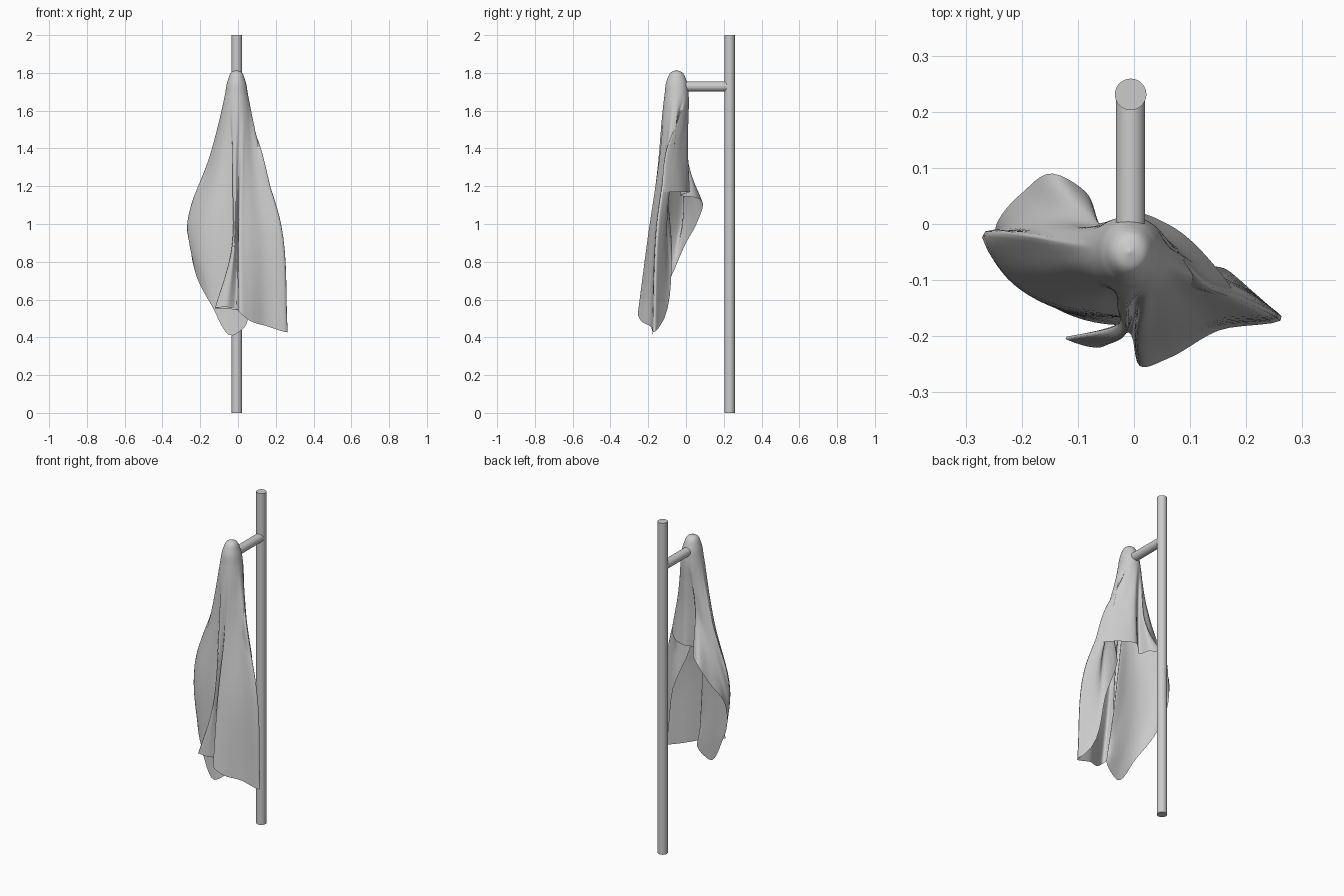
import bpy, bmesh, math
from mathutils import Vector

if "Cube" in bpy.data.objects:
    bpy.data.objects.remove(bpy.data.objects["Cube"])

# Each fold spoke: (x, y, z) partway down, then (x, y, z) on the hem.
# Order runs back -> left -> front -> right.
SPOKES = [
    (0.00, 0.01, 1.42, 0.00, 0.02, 1.17),
    (-0.05, -0.02, 1.42, -0.06, -0.03, 1.15),
    (-0.06, 0.0, 1.40, -0.08, 0.05, 1.14),
    (-0.08, 0.0, 1.35, -0.13, 0.086, 1.12),
    (-0.12, 0.0, 1.30, -0.20, 0.055, 1.00),
    (-0.18, -0.01, 1.20, -0.245, 0.0, 0.90),
    (-0.262, -0.045, 0.95, -0.225, -0.07, 0.74),
    (-0.22, -0.10, 0.93, -0.14, -0.15, 0.57),
    (-0.15, -0.14, 0.93, -0.03, -0.18, 0.41),
    (-0.07, -0.155, 0.93, 0.05, -0.175, 0.49),
    (0.0, -0.155, 0.93, 0.04, -0.185, 0.52),
    (-0.037, -0.187, 0.85, -0.122, -0.205, 0.555),
    (-0.018, -0.2, 0.9, -0.06, -0.22, 0.56),
    (0.0, -0.17, 0.93, -0.01, -0.193, 0.55),
    (0.005, -0.2, 0.93, 0.01, -0.253, 0.53),
    (0.045, -0.195, 0.93, 0.06, -0.24, 0.49),
    (0.13, -0.165, 0.95, 0.15, -0.19, 0.46),
    (0.228, -0.145, 1.00, 0.263, -0.165, 0.43),
    (0.20, -0.12, 1.00, 0.24, -0.145, 0.45),
    (0.11, -0.11, 1.22, 0.14, -0.075, 0.83),
    (0.07, -0.10, 1.35, 0.06, -0.11, 1.17),
    (0.121, -0.10, 1.40, 0.178, -0.125, 1.17),
    (0.095, -0.06, 1.40, 0.14, -0.07, 1.17),
    (0.05, -0.02, 1.42, 0.06, 0.0, 1.17),
]


def spline(pts, n, closed=False):
    """Smooth curve through points, tangents weighted by chord length."""
    c = len(pts)
    get = (lambda i: pts[i % c]) if closed else (lambda i: pts[max(0, min(c - 1, i))])

    def tangent(i):
        a, b, d = get(i - 1), get(i), get(i + 1)
        h0, h1 = (b - a).length, (d - b).length
        if h0 < 1e-6:
            return (d - b) / max(h1, 1e-6)
        if h1 < 1e-6:
            return (b - a) / h0
        return ((b - a) / h0 * h1 + (d - b) / h1 * h0) / (h0 + h1)

    out = []
    for i in range(c if closed else c - 1):
        a, b = get(i), get(i + 1)
        h = (b - a).length
        ta, tb = tangent(i) * h, tangent(i + 1) * h
        for k in range(n):
            t = k / n
            t2, t3 = t * t, t * t * t
            out.append(a * (2*t3 - 3*t2 + 1) + ta * (t3 - 2*t2 + t)
                       + b * (3*t2 - 2*t3) + tb * (t3 - t2))
    if not closed:
        out.append(pts[-1].copy())
    return out


def rod(name, start, end, radius):
    d = Vector(end) - Vector(start)
    bpy.ops.mesh.primitive_cylinder_add(vertices=48, radius=radius, depth=d.length,
                                        location=(Vector(start) + Vector(end)) / 2)
    ob = bpy.context.object
    ob.name = name
    ob.rotation_euler = d.to_track_quat('Z', 'Y').to_euler()
    bpy.ops.object.shade_smooth_by_angle()


# Upright pole and the peg carrying the cloth
rod("pole", (-0.006, 0.231, 0), (-0.006, 0.231, 2), 0.028)
rod("peg", (-0.006, 0.225, 1.728), (-0.006, -0.05, 1.728), 0.026)

# Draped cloth: spokes fall from a rounded cap over the peg tip
columns = []
for i, s in enumerate(SPOKES):
    a = math.pi / 2 + 2 * math.pi * i / len(SPOKES)
    d = Vector((math.cos(a), math.sin(a), 0))
    cap = lambda rx, ry, z: Vector((-0.008 + rx * d.x, -0.05 + ry * d.y, z))
    ring, mid = cap(0.062, 0.064, 1.68), Vector(s[:3])
    # the upper folds stay gathered before they spread
    gather = ring.lerp(mid, 0.5)
    spread = ring.lerp(mid, 0.43)
    pts = [Vector((-0.008, -0.05, 1.815)), cap(0.026, 0.028, 1.804),
           cap(0.046, 0.052, 1.76), ring,
           Vector((spread.x, spread.y, gather.z)), mid, Vector(s[3:])]
    columns.append(spline(pts, 8))

bm = bmesh.new()
rows = [[bm.verts.new(p) for p in spline(list(ring), 6, True)]
        for ring in list(zip(*columns))[1:]]
top = bm.verts.new(columns[0][0])
count = len(rows[0])
for j in range(count):
    k = (j + 1) % count
    bm.faces.new((top, rows[0][j], rows[0][k]))
    for r0, r1 in zip(rows, rows[1:]):
        bm.faces.new((r0[j], r1[j], r1[k], r0[k]))
for f in bm.faces:
    f.smooth = True
mesh = bpy.data.meshes.new("cloth")
bm.to_mesh(mesh)
bm.free()
cloth = bpy.data.objects.new("cloth", mesh)
bpy.context.collection.objects.link(cloth)
